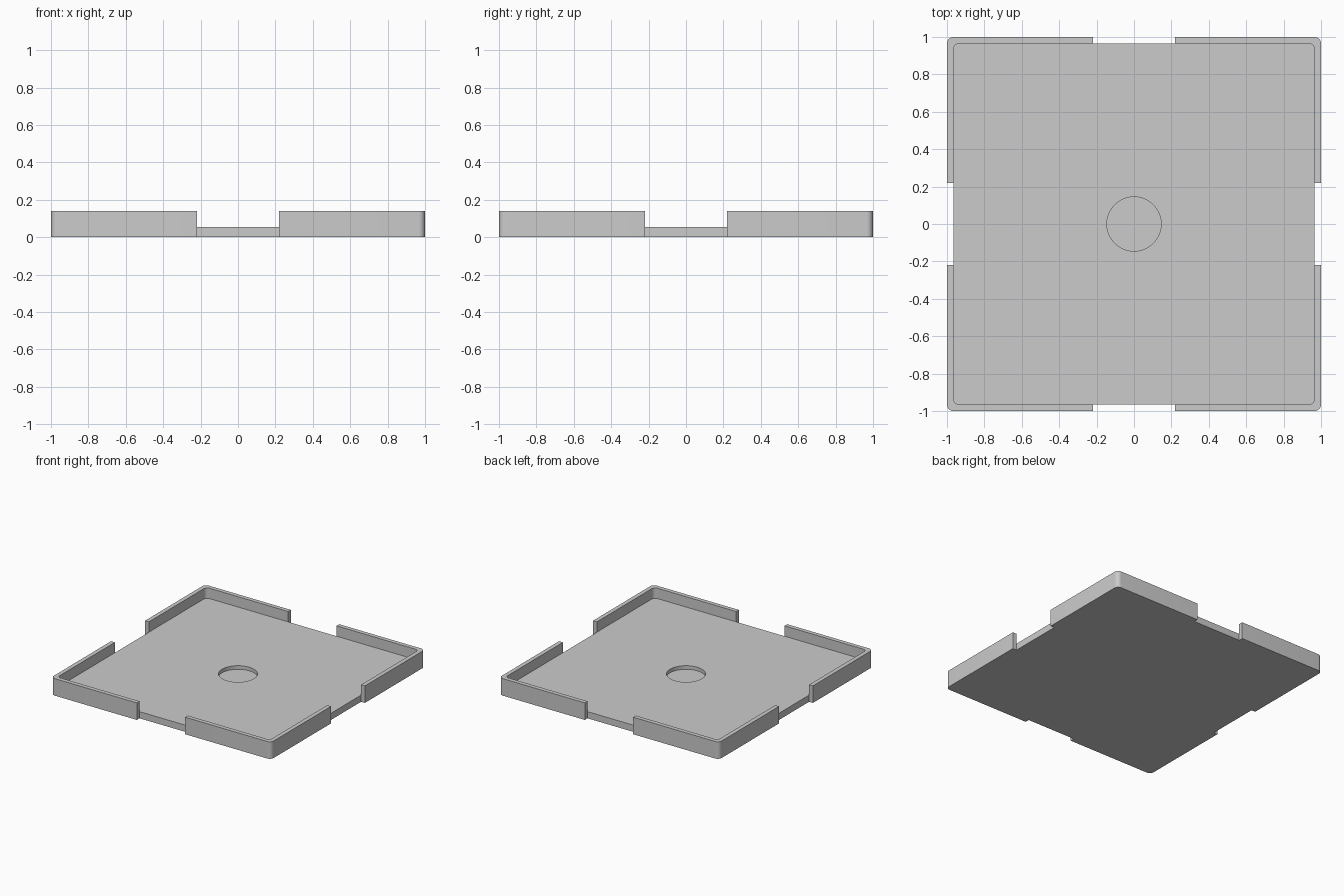
import bpy, bmesh, math

cube = bpy.data.objects.get("Cube")
if cube:
    bpy.data.objects.remove(cube, do_unlink=True)

WALL_TOP, FLOOR_TOP, RECESS_BOTTOM = 0.14, 0.055, 0.025
OUTER, INNER, GAP = 1.0, 0.965, 0.22

grey = bpy.data.materials.new("plain grey")
grey.use_nodes = True
colour = (0.6, 0.6, 0.6, 1)
grey.diffuse_color = colour
grey.node_tree.nodes["Principled BSDF"].inputs["Base Color"].default_value = colour


def prism(name, outline, z0, z1):
    """Extrude a flat outline between two heights."""
    bm = bmesh.new()
    face = bm.faces.new([bm.verts.new((x, y, z0)) for x, y in outline])
    top = bmesh.ops.extrude_face_region(bm, geom=[face])["geom"]
    bmesh.ops.translate(bm, vec=(0, 0, z1 - z0),
                        verts=[v for v in top if isinstance(v, bmesh.types.BMVert)])
    bmesh.ops.recalc_face_normals(bm, faces=bm.faces)
    mesh = bpy.data.meshes.new(name)
    bm.to_mesh(mesh)
    bm.free()
    mesh.materials.append(grey)
    obj = bpy.data.objects.new(name, mesh)
    bpy.context.collection.objects.link(obj)
    return obj


def arc(cx, cy, r, start, sweep, steps):
    return [(cx + r * math.cos(start + sweep * i / steps),
             cy + r * math.sin(start + sweep * i / steps)) for i in range(steps + 1)]


def rounded_square(half, r):
    points = []
    for k, (sx, sy) in enumerate([(1, 1), (-1, 1), (-1, -1), (1, -1)]):
        points += arc(sx * (half - r), sy * (half - r), r, k * math.pi / 2, math.pi / 2, 8)
    return points


def cut(target, cutter):
    """Subtract a cutter and discard it."""
    mod = target.modifiers.new("cut", 'BOOLEAN')
    mod.operation, mod.solver, mod.object = 'DIFFERENCE', 'EXACT', cutter
    bpy.context.view_layer.objects.active = target
    bpy.ops.object.modifier_apply(modifier=mod.name)
    bpy.data.objects.remove(cutter, do_unlink=True)


# Tray body with rounded corners, hollowed from above
tray = prism("tray", rounded_square(OUTER, 0.035), 0, WALL_TOP)
cut(tray, prism("cavity_cutter", rounded_square(INNER, 0.03), FLOOR_TOP, 0.3))

# Opening in the middle of each wall
for k in range(4):
    c, s = round(math.cos(k * math.pi / 2)), round(math.sin(k * math.pi / 2))
    box = [(INNER, -GAP), (1.2, -GAP), (1.2, GAP), (INNER, GAP)]
    cut(tray, prism("opening_cutter", [(c * x - s * y, s * x + c * y) for x, y in box], -0.2, 0.4))

# Round recess in the floor
circle = arc(0, 0, 0.145, 0, math.tau, 64)[:-1]
cut(tray, prism("recess_cutter", circle, RECESS_BOTTOM, 0.3))

# Smooth the arcs, keep edges sharp
bpy.ops.object.select_all(action='DESELECT')
tray.select_set(True)
bpy.context.view_layer.objects.active = tray
bpy.ops.object.shade_smooth_by_angle(angle=math.radians(30))
